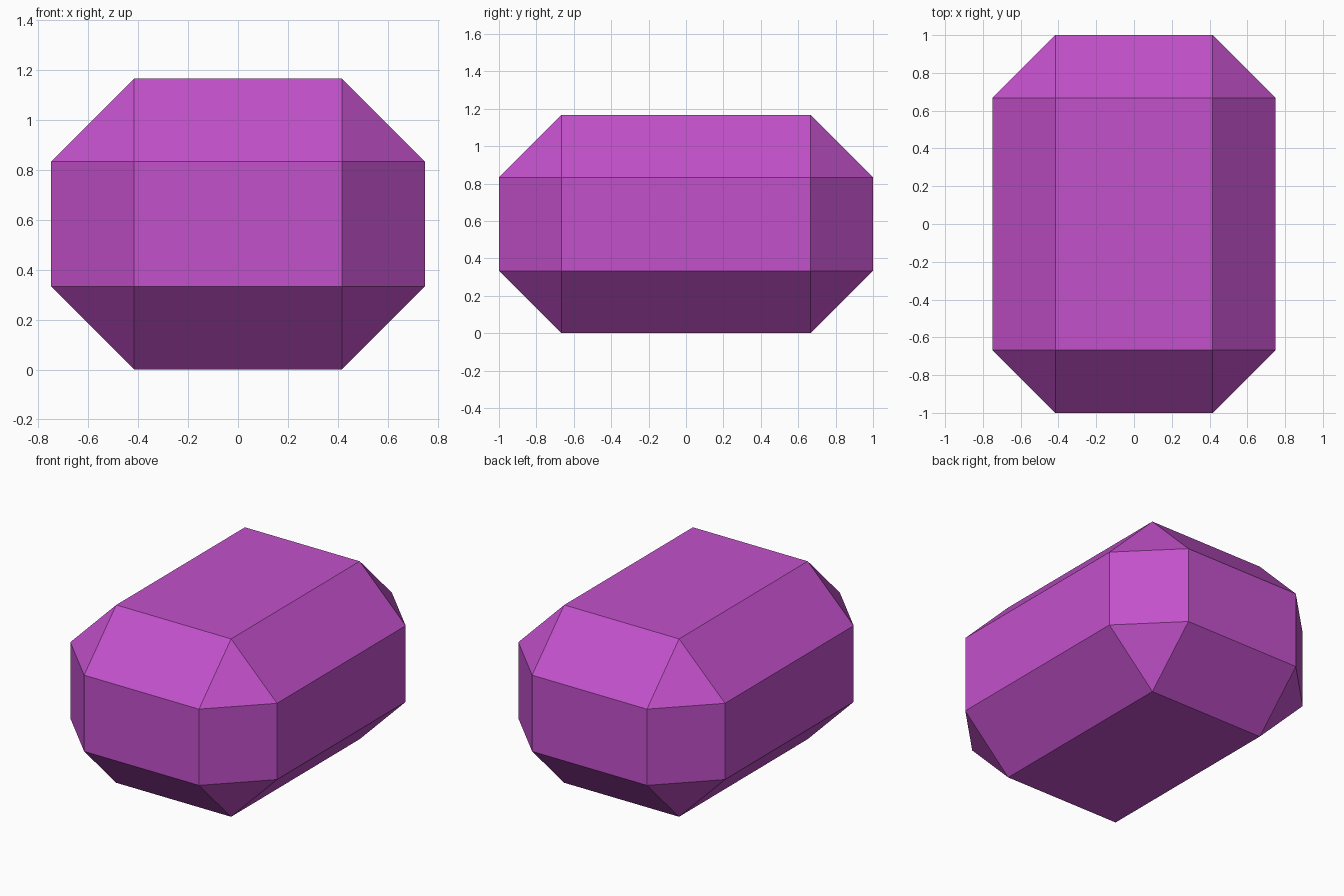
import bpy
import bmesh
from mathutils import Matrix

if "Cube" in bpy.data.objects:
    bpy.data.objects.remove(bpy.data.objects["Cube"])

SIZE = (1.5, 2.0, 7 / 6)   # overall block size
CHAMFER = 1 / 3            # cut along every edge

# One flat purple for the whole block
purple = bpy.data.materials.new("purple")
purple.diffuse_color = (0.546, 0.082, 0.597, 1.0)
purple.use_nodes = True
purple.node_tree.nodes["Principled BSDF"].inputs["Base Color"].default_value = purple.diffuse_color

# Box standing on the ground, with all edges and corners chamfered
bm = bmesh.new()
bmesh.ops.create_cube(
    bm, size=1.0,
    matrix=Matrix.Translation((0, 0, SIZE[2] / 2)) @ Matrix.Diagonal((*SIZE, 1)))
bmesh.ops.bevel(bm, geom=bm.edges[:], offset=CHAMFER, offset_type='OFFSET',
                segments=1, profile=0.5, affect='EDGES')
bmesh.ops.recalc_face_normals(bm, faces=bm.faces[:])

mesh = bpy.data.meshes.new("chamfered_block")
bm.to_mesh(mesh)
bm.free()
mesh.materials.append(purple)
block = bpy.data.objects.new("chamfered_block", mesh)
bpy.context.collection.objects.link(block)
